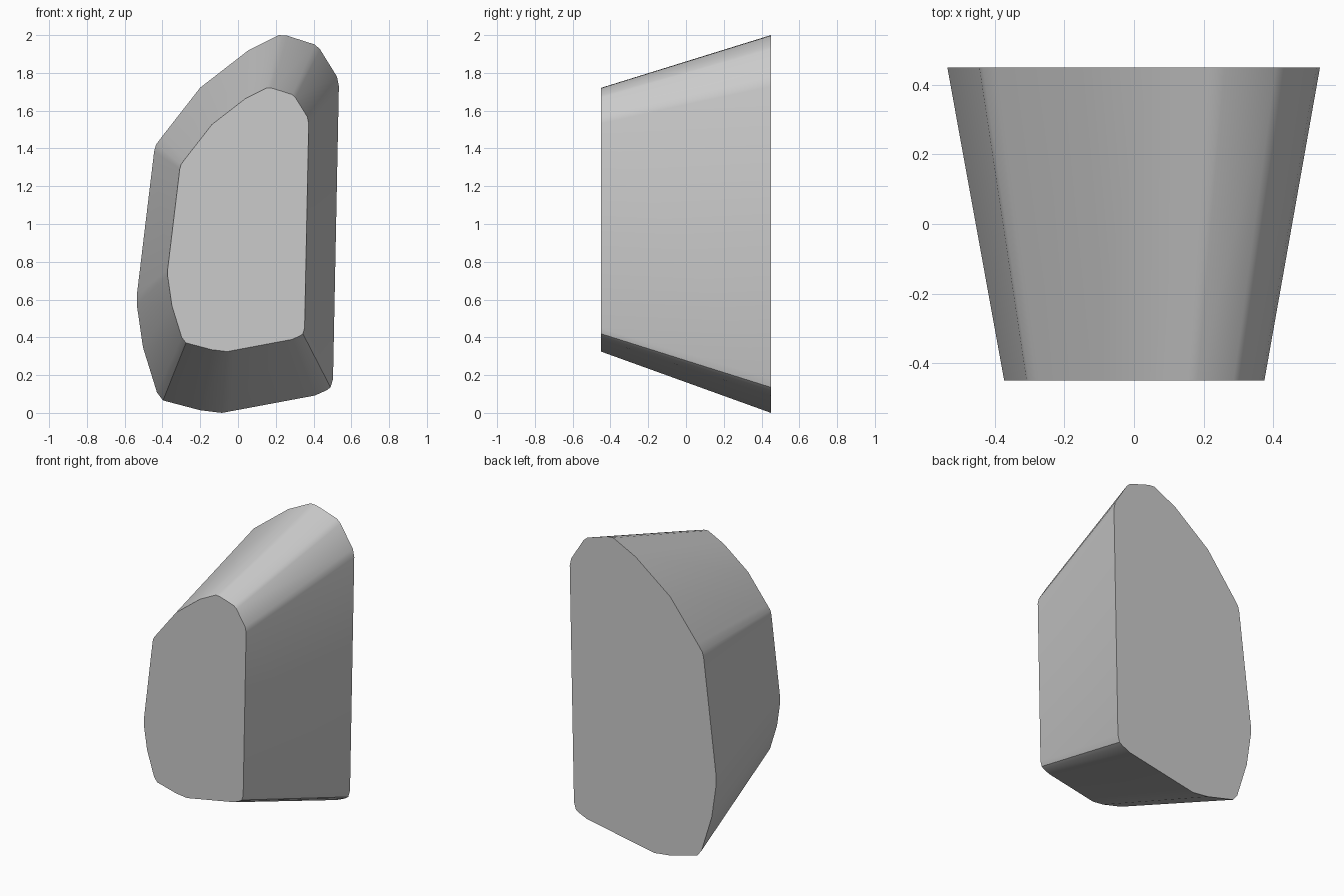
import bpy, bmesh

if "Cube" in bpy.data.objects:
    bpy.data.objects.remove(bpy.data.objects["Cube"])

# Back outline (x, z), clockwise from the top
OUTLINE = [(.217, 2.0), (.26, 1.997), (.407, 1.95), (.434, 1.925), (.524, 1.78),
           (.534, 1.73), (.503, .18), (.49, .135), (.47, .12), (.407, .092),
           (-.042, .008), (-.085, 0), (-.2, .014), (-.397, .066), (-.429, .108),
           (-.503, .347), (-.536, .574), (-.536, .62), (-.444, 1.384),
           (-.434, 1.42), (-.402, 1.463), (-.2, 1.722), (.053, 1.918)]
CENTRE_X, CENTRE_Z = .005, 1.075
DEPTH, TAPER = .45, .698

grey = bpy.data.materials.new("light grey")
grey.diffuse_color = (.6, .6, .6, 1)
grey.use_nodes = True
grey.node_tree.nodes["Principled BSDF"].inputs["Base Color"].default_value = grey.diffuse_color

bm = bmesh.new()


def ring(y, scale):
    """Outline scaled about its centre at depth y."""
    return [bm.verts.new((CENTRE_X + (x - CENTRE_X) * scale, y,
                          CENTRE_Z + (z - CENTRE_Z) * scale)) for x, z in OUTLINE]


# Tapered block: small front cap, large back cap, smooth sides
front, back = ring(-DEPTH, TAPER), ring(DEPTH, 1)
bm.faces.new(front)
bm.faces.new(back)
for i in range(len(front)):
    j = (i + 1) % len(front)
    bm.faces.new((front[i], front[j], back[j], back[i]))
bmesh.ops.recalc_face_normals(bm, faces=bm.faces)

mesh = bpy.data.meshes.new("tapered_block")
bm.to_mesh(mesh)
bm.free()
block = bpy.data.objects.new("tapered_block", mesh)
mesh.materials.append(grey)
bpy.context.collection.objects.link(block)

# Soft side edges, crisp cap edges
bpy.context.view_layer.objects.active = block
block.select_set(True)
bpy.ops.object.shade_smooth_by_angle(angle=.6)
